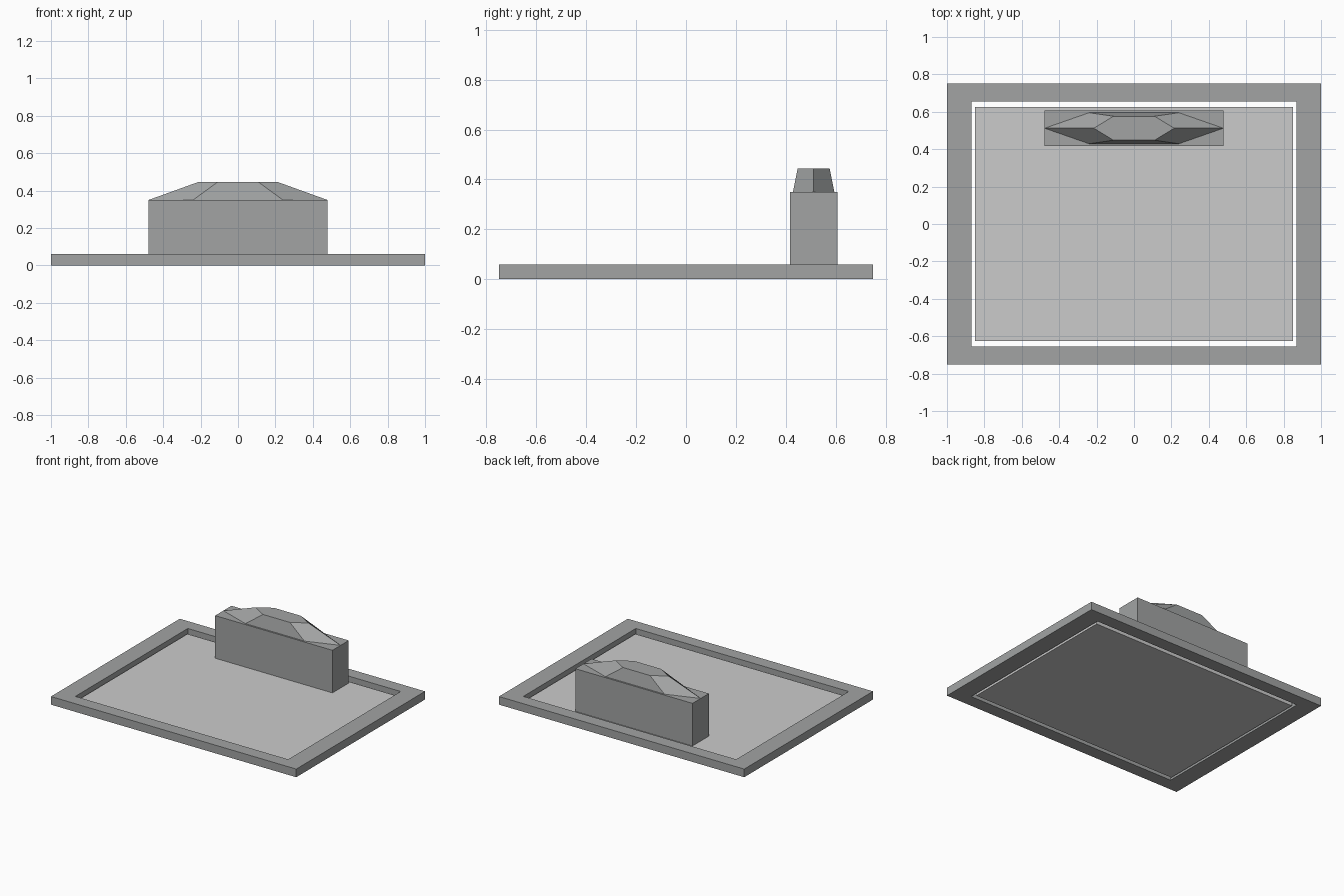
import bpy, bmesh

if "Cube" in bpy.data.objects:
    bpy.data.objects.remove(bpy.data.objects["Cube"])

dark = bpy.data.materials.new("dark_grey")
dark.diffuse_color = (0.36, 0.37, 0.37, 1)
dark.use_nodes = True
dark.node_tree.nodes["Principled BSDF"].inputs["Base Color"].default_value = dark.diffuse_color


def loft(name, rings, close=False, mat=None):
    """Bridge rings of points; cap the ends, or join last ring to first."""
    bm = bmesh.new()
    loops = [[bm.verts.new(p) for p in ring] for ring in rings]
    pairs = list(zip(loops, loops[1:]))
    if close:
        pairs.append((loops[-1], loops[0]))
    else:
        bm.faces.new(loops[0])
        bm.faces.new(loops[-1])
    for a, b in pairs:
        n = len(a)
        for i in range(n):
            j = (i + 1) % n
            bm.faces.new((a[i], a[j], b[j], b[i]))
    bmesh.ops.recalc_face_normals(bm, faces=bm.faces)
    mesh = bpy.data.meshes.new(name)
    bm.to_mesh(mesh)
    bm.free()
    obj = bpy.data.objects.new(name, mesh)
    bpy.context.collection.objects.link(obj)
    if mat:
        mesh.materials.append(mat)
    return obj


def rect(hx, hy, z, cy=0):
    return [(-hx, cy - hy, z), (hx, cy - hy, z), (hx, cy + hy, z), (-hx, cy + hy, z)]


def hexagon(tip, hx, hy, z, cy):
    return [(tip, cy, z), (hx, cy + hy, z), (-hx, cy + hy, z),
            (-tip, cy, z), (-hx, cy - hy, z), (hx, cy - hy, z)]


# Rectangular border, open in the middle
loft("frame", [rect(1, 0.75, 0), rect(1, 0.75, 0.06),
               rect(0.868, 0.655, 0.06), rect(0.868, 0.655, 0)], True, dark)

# Lighter slab set inside the border with a small gap
loft("panel", [rect(0.85, 0.625, 0), rect(0.85, 0.625, 0.036)])

# Upright block near the back edge
BY = 0.512
loft("block", [rect(0.478, 0.095, 0.036, BY), rect(0.478, 0.095, 0.35, BY)], mat=dark)

# Six-sided tapered cap
loft("cap", [hexagon(0.478, 0.24, 0.083, 0.35, BY),
             hexagon(0.215, 0.11, 0.064, 0.445, BY)], mat=dark)
